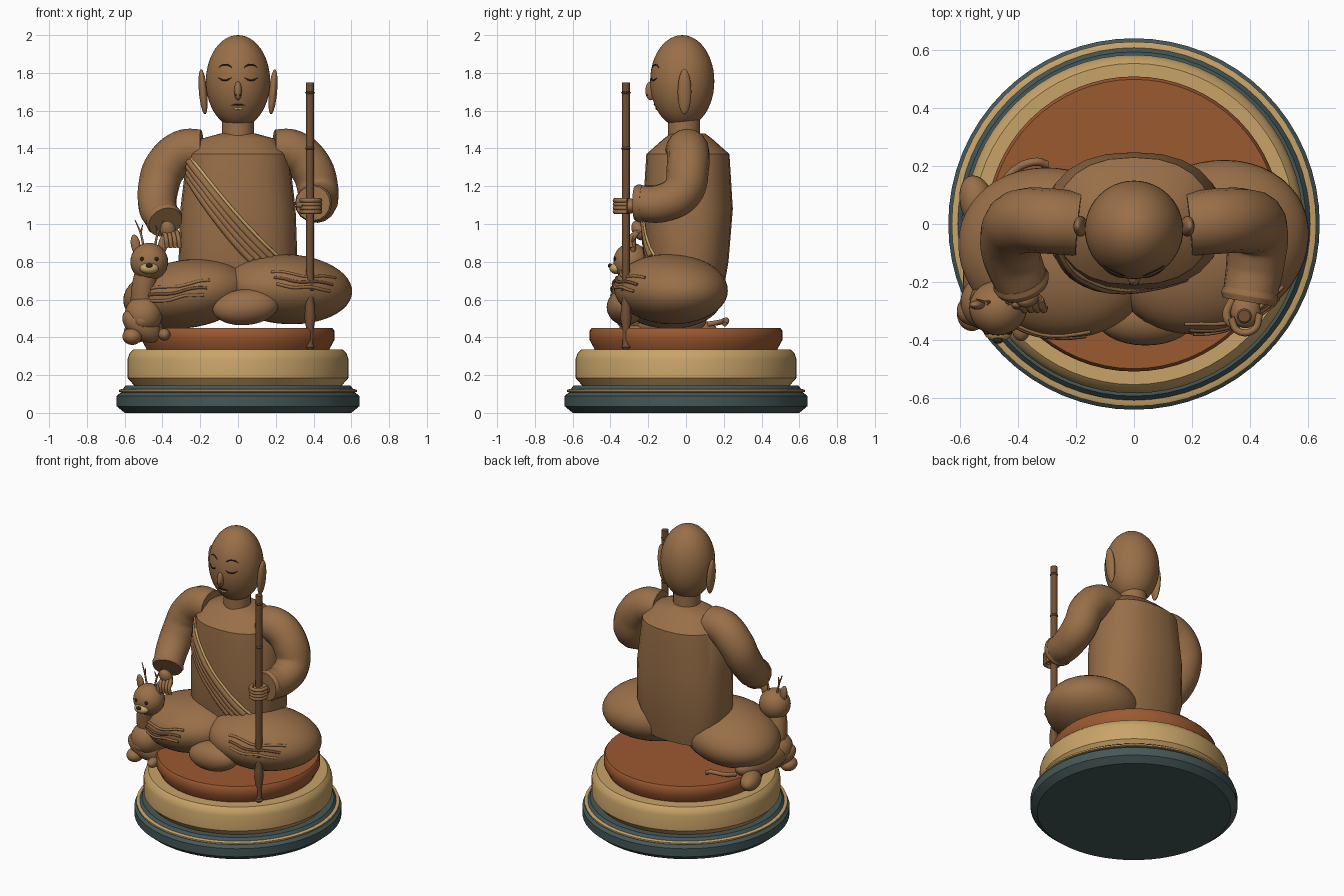
import bpy, bmesh, math
from mathutils import Vector, Matrix, Euler
from mathutils.bvhtree import BVHTree

default_cube = bpy.data.objects.get("Cube")
if default_cube:
    bpy.data.objects.remove(default_cube, do_unlink=True)


def material(name, color):
    mat = bpy.data.materials.new(name)
    mat.use_nodes = True
    mat.diffuse_color = (*color, 1)
    shader = next(n for n in mat.node_tree.nodes if n.type == "BSDF_PRINCIPLED")
    shader.inputs["Base Color"].default_value = (*color, 1)
    return mat


BROWN = material("warm brown", (.32, .16, .065))
DARK_WOOD = material("dark wood", (.17, .08, .035))
GOLD = material("pale gold", (.58, .37, .14))
RUST = material("rust", (.33, .1, .03))
TEAL = material("dark teal", (.06, .095, .095))
INK = material("dark ink", (.03, .018, .012))


def finish(name, bm, mat, angle=35):
    bmesh.ops.recalc_face_normals(bm, faces=bm.faces)
    mesh = bpy.data.meshes.new(name)
    bm.to_mesh(mesh)
    bm.free()
    obj = bpy.data.objects.new(name, mesh)
    bpy.context.collection.objects.link(obj)
    mesh.materials.append(mat)
    bpy.ops.object.select_all(action="DESELECT")
    obj.select_set(True)
    bpy.context.view_layer.objects.active = obj
    bpy.ops.object.shade_smooth_by_angle(angle=math.radians(angle))
    return obj


def loft(name, rings, mat, sides=64, center=(0, 0), power=1.0):
    """Stack of oval rings given as (half width, half depth, height)."""
    bm = bmesh.new()
    loops = []
    for rx, ry, z in rings:
        loop = []
        for i in range(sides):
            a = math.tau * i / sides
            c, s = (math.copysign(abs(v) ** power, v) for v in (math.cos(a), math.sin(a)))
            loop.append(bm.verts.new((center[0] + rx * c, center[1] + ry * s, z)))
        loops.append(loop)
    for low, high in zip(loops, loops[1:]):
        for i in range(sides):
            j = (i + 1) % sides
            bm.faces.new((low[i], low[j], high[j], high[i]))
    bm.faces.new(loops[0])
    bm.faces.new(loops[-1])
    return finish(name, bm, mat)


def lathe(name, profile, mat, center=(0, 0), sides=64):
    return loft(name, [(r, r, z) for r, z in profile], mat, sides, center)


def ellipsoid(name, loc, half, mat=BROWN, rot=(0, 0, 0), detail=32):
    bm = bmesh.new()
    turn = Euler([math.radians(a) for a in rot]).to_matrix().to_4x4()
    place = Matrix.Translation(loc) @ turn @ Matrix.Diagonal((*half, 1))
    bmesh.ops.create_uvsphere(bm, u_segments=detail, v_segments=detail // 2, radius=1, matrix=place)
    return finish(name, bm, mat)


def tube(name, points, radius, mat=BROWN, widths=None, sides=3):
    curve = bpy.data.curves.new(name, "CURVE")
    curve.dimensions = "3D"
    curve.bevel_depth = radius
    curve.bevel_resolution = sides
    curve.resolution_u = 8
    curve.use_fill_caps = True
    spline = curve.splines.new("BEZIER")
    spline.bezier_points.add(len(points) - 1)
    for i, (bp, p) in enumerate(zip(spline.bezier_points, points)):
        bp.co = p
        bp.handle_left_type = bp.handle_right_type = "AUTO"
        bp.radius = widths[i] if widths else 1
    helper = bpy.data.objects.new(name + "_path", curve)
    bpy.context.collection.objects.link(helper)
    bpy.context.view_layer.update()
    mesh = bpy.data.meshes.new_from_object(helper.evaluated_get(bpy.context.evaluated_depsgraph_get()))
    bpy.data.objects.remove(helper, do_unlink=True)
    bm = bmesh.new()
    bm.from_mesh(mesh)
    bmesh.ops.remove_doubles(bm, verts=bm.verts, dist=.0001)
    bpy.data.meshes.remove(mesh)
    return finish(name, bm, mat, 50)


def front_of(obj):
    """Returns a function that drops (x, z) onto the front of obj."""
    tree = BVHTree.FromPolygons([v.co for v in obj.data.vertices], [p.vertices for p in obj.data.polygons])

    def drop(x, z):
        hit = tree.ray_cast(Vector((x, -2, z)), Vector((0, 1, 0)))[0]
        return hit or tree.find_nearest(Vector((x, -.2, z)))[0]
    return drop


# Round pedestal
lathe("pedestal_foot", [(.6, 0), (.642, .035), (.642, .09), (.615, .112), (.615, .12), (.595, .145)], TEAL)
lathe("pedestal_trim", [(.615, .108), (.63, .112), (.63, .122), (.615, .127)], GOLD)
lathe("pedestal_drum", [(.545, .14), (.585, .185), (.585, .285), (.575, .315), (.555, .335)], GOLD)
lathe("seat_cushion", [(.48, .33), (.51, .385), (.51, .435), (.5, .45)], RUST)

# Torso, neck and head
torso = loft("torso", [(.27, .18, .6), (.315, .215, .8), (.305, .238, 1.08), (.27, .22, 1.37),
                       (.2, .13, 1.45), (.09, .09, 1.48)], BROWN, 24, (0, .01), .85)
lathe("neck", [(.085, 1.4), (.085, 1.56)], BROWN, (0, -.01), 32)
head = ellipsoid("head", (0, -.02, 1.755), (.17, .17, .245), detail=48)
ellipsoid("nose", (0, -.187, 1.705), (.02, .028, .05))

# Crossed legs and the foot in the lap
legs = [ellipsoid("left_leg", (.26, -.08, .655), (.355, .29, .185), rot=(0, 3, 24), detail=48),
        ellipsoid("right_leg", (-.27, -.1, .63), (.345, .29, .18), rot=(0, -8, -18), detail=48)]
ellipsoid("lap_foot", (.04, -.32, .56), (.175, .1, .095), rot=(0, -5, 0))

# Arms, cuffs and ears
shoulder = [(.19, 0, 1.39), (.29, .01, 1.385), (.385, .01, 1.3)]
bent = [(.425, -.02, 1.17), (.42, -.13, 1.11), (.4, -.25, 1.11)]
hanging = [(-.42, -.02, 1.2), (-.425, -.1, 1.09), (-.39, -.2, 1.02)]
arm_widths = [1, 1.03, 1.02, .98, .92, .85]
tube("left_arm", shoulder + bent, .11, widths=arm_widths, sides=6)
tube("right_arm", [(-x, y, z) for x, y, z in shoulder] + hanging, .11, widths=arm_widths, sides=6)
for name, a, b in (("left", bent[1], bent[2]), ("right", hanging[1], hanging[2])):
    a, b = Vector(a), Vector(b)
    step = (b - a).normalized() * .02
    tube(name + "_cuff", [b - step, b, b + step], .1, widths=[.96, 1, .92], sides=6)
for side, name in ((1, "left"), (-1, "right")):
    ellipsoid(name + "_ear", (side * .185, -.008, 1.7), (.022, .036, .12), rot=(0, side * 5, 0))

# Left hand gripping the staff
ellipsoid("left_palm", (.385, -.3, 1.095), (.052, .06, .04))
for i in range(4):
    z = 1.125 - i * .02
    tube("left_finger", [(.435, -.31, z), (.415, -.365, z), (.36, -.37, z), (.335, -.325, z)], .012)
tube("left_thumb", [(.34, -.26, 1.1), (.32, -.32, 1.1), (.35, -.36, 1.1)], .014)

# Right hand resting down towards the animal
ellipsoid("right_palm", (-.37, -.25, .965), (.042, .035, .055), rot=(25, -15, 0))
for i in range(4):
    x = -.39 + i * .022
    tube("right_finger", [(x, -.26, .96), (x + .01, -.295, .92), (x + .015, -.29, .875)], .012)
tube("right_thumb", [(-.35, -.24, .97), (-.32, -.27, .94), (-.325, -.29, .91)], .013)

# Staff with joints
lathe("staff", [(.008, .33), (.02, .345), (.017, .37), (.019, .44), (.029, .5), (.026, .56),
                (.018, .62), (.021, .65), (.021, 1.75)], DARK_WOOD, (.381, -.318), 20)
for z in (.35, .65, 1.06, 1.4, 1.695):
    lathe("staff_joint", [(.02, z - .008), (.026, z), (.02, z + .008)], DARK_WOOD, (.381, -.318), 20)

# Closed eyes, brows, nostrils and mouth
on_face = front_of(head)


def face_line(name, x, z, half, bow, mat=INK, radius=.004):
    marks = [on_face(x + half * t, z + bow * (1 - t * t)) for t in (-1, -.5, 0, .5, 1)]
    tube(name, marks, radius, mat, [.4, 1, 1, 1, .4])


for side in (1, -1):
    face_line("eyelid", side * .07, 1.775, .034, -.014)
    face_line("brow", side * .068, 1.828, .036, .016)
    ellipsoid("nostril", (side * .012, -.206, 1.683), (.005, .005, .004), INK, detail=8)
face_line("upper_lip", 0, 1.628, .036, .004)
face_line("lower_lip", 0, 1.618, .028, -.008, GOLD, .006)

# Sash folds across the chest
on_chest = front_of(torso)
for k in range(5):
    start, end = Vector((-.262, 1.37 - .032 * k)), Vector((.21 - .035 * k, .83 - .005 * k))
    path = []
    for i in range(9):
        t = i / 8
        flat = start.lerp(end, t)
        path.append(on_chest(flat.x, flat.y - .1 * t * (1 - t)))
    tube("sash_edge" if k == 0 else "sash_fold", path, .009 if k == 0 else .02, GOLD if k == 0 else BROWN)

# Robe creases over the knees
for leg, middle, height, slope in ((legs[0], .345, .73, -.1), (legs[1], -.32, .675, .15)):
    on_leg = front_of(leg)
    for k in range(3):
        path = []
        for i in range(7):
            x = middle + (i / 6 - .5) * (.34 - .03 * k)
            wave = .006 * math.sin(i * 1.5 + k)
            path.append(on_leg(x, height - .033 * k + slope * (x - middle) + wave))
        tube("robe_crease", path, .008, BROWN if k != 1 else DARK_WOOD)

# Small deer lying beside the right knee
ellipsoid("deer_body", (-.49, -.13, .49), (.1, .24, .09), rot=(0, 15, -6))
ellipsoid("deer_chest", (-.5, -.27, .52), (.1, .1, .1))
tube("deer_neck", [(-.5, -.24, .5), (-.5, -.27, .65), (-.47, -.29, .78)], .065)
ellipsoid("deer_haunch", (-.54, .07, .43), (.06, .1, .06), rot=(0, 0, 15))
ellipsoid("deer_front_leg", (-.51, -.28, .46), (.12, .07, .07), rot=(0, 35, 20))
ellipsoid("deer_outer_hoof", (-.56, -.31, .405), (.052, .06, .045))
ellipsoid("deer_inner_hoof", (-.39, -.36, .415), (.032, .045, .032))
tube("deer_tail", [(-.46, .12, .47), (-.42, .18, .48), (-.34, .215, .49), (-.3, .205, .47)], .014)
head_x = -.47
ellipsoid("deer_head", (head_x, -.29, .8), (.1, .095, .1))
ellipsoid("deer_muzzle", (head_x, -.37, .765), (.05, .035, .03), GOLD)
ellipsoid("deer_nose", (head_x, -.402, .78), (.018, .012, .012), INK, detail=12)
for side in (1, -1):
    ellipsoid("deer_eye", (head_x + side * .038, -.375, .815), (.011, .008, .011), INK, detail=12)
    ellipsoid("deer_ear", (head_x + side * .072, -.28, .89), (.025, .016, .055), rot=(0, side * 10, 0))
    root = Vector((head_x + side * .03, -.27, .88))
    fork = root + Vector((side * .015, 0, .07))
    tube("antler", [root, fork, fork + Vector((side * .03, .01, .07))], .007, widths=[1, .8, .4])
    tube("antler_tine", [fork, fork + Vector((-side * .01, -.01, .045))], .006, widths=[1, .4])
